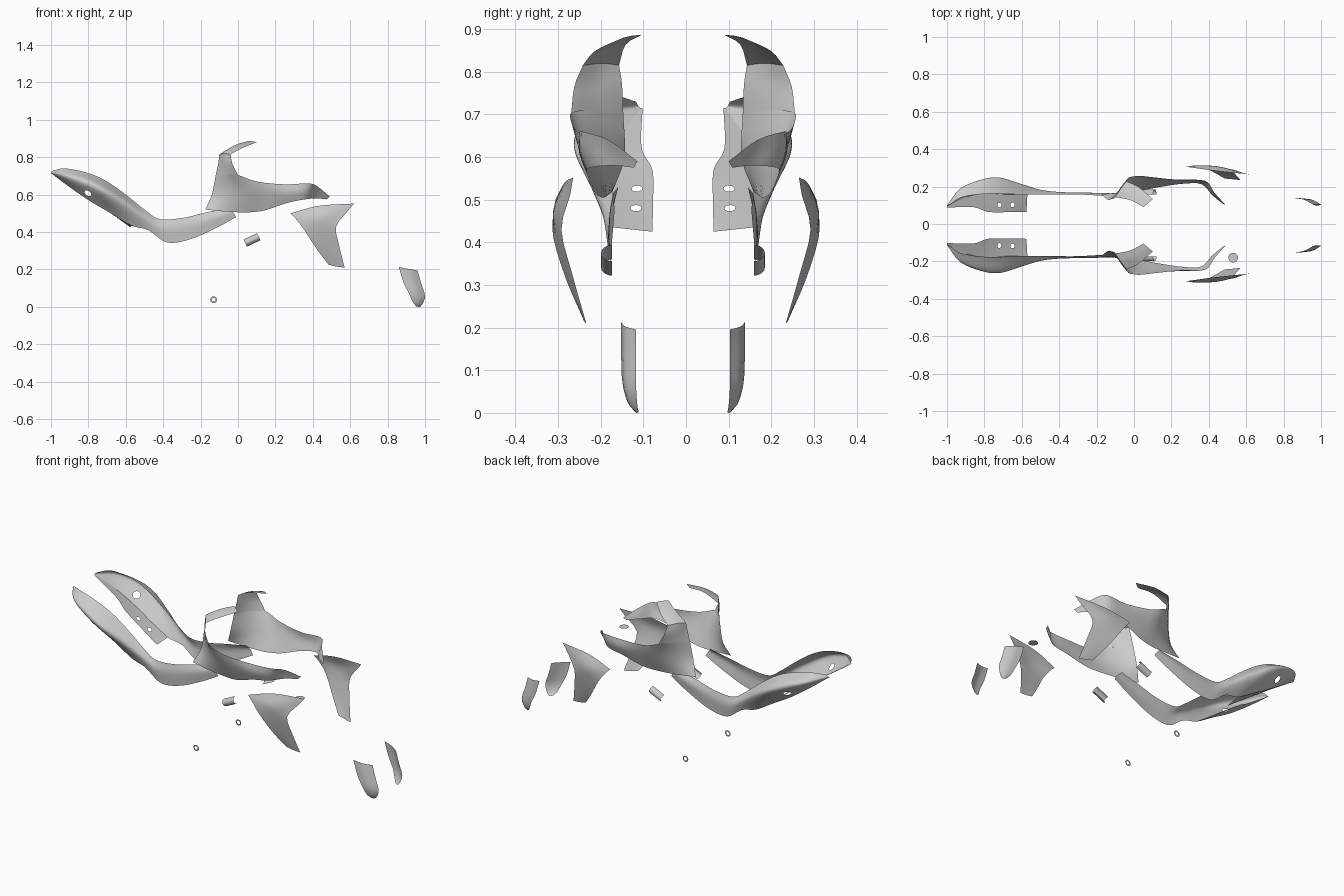
import bpy, bmesh, math
from mathutils import Vector

if "Cube" in bpy.data.objects:
    bpy.data.objects.remove(bpy.data.objects["Cube"])

PLANE = -0.007   # mirror plane shared by most panel pairs


def curve(pts, n):
    """Smooth interpolation through points, n steps per span."""
    p = [Vector(v) for v in pts]
    if n == 1:
        return p
    p = [2 * p[0] - p[1]] + p + [2 * p[-1] - p[-2]]
    out = []
    for i in range(1, len(p) - 2):
        a, b, c, d = p[i - 1:i + 3]
        for k in range(n):
            t = k / n
            out.append(0.5 * (2 * b + (c - a) * t + (2 * a - 5 * b + 4 * c - d) * t * t
                              + (3 * b - a - 3 * c + d) * t ** 3))
    return out + [p[-2]]


def punch(bm, centre, axis, r):
    """Cut a round hole in a fine sheet and round off its rim."""
    c, ax = Vector(centre), Vector(axis).normalized()

    def offset(v):
        w = v - c
        return w - ax * w.dot(ax)
    near = lambda v: abs((v - c).dot(ax)) < 0.06
    dead = [f for f in bm.faces if near(f.calc_center_median())
            and offset(f.calc_center_median()).length < r]
    rim = {v for f in dead for v in f.verts}
    bmesh.ops.delete(bm, geom=dead, context='FACES')
    for v in rim:
        if v.is_valid:
            o = offset(v.co)
            if o.length > 1e-5:
                v.co += o * (r / o.length - 1)


def sheet_pair(name, rows, n_along=4, n_across=3, plane=PLANE, holes=(), angle=40):
    """Loft a sheet through rows of points, once for each side."""
    lines = [curve(r, n_along) for r in rows]
    cols = [curve(c, n_across) for c in zip(*lines)]
    for side, s in (("left", 1), ("right", -1)):
        bm = bmesh.new()
        vs = [[bm.verts.new(p) for p in c] for c in cols]
        for a, b in zip(vs, vs[1:]):
            for i in range(len(a) - 1):
                bm.faces.new((a[i], a[i + 1], b[i + 1], b[i]))
        for h in holes:
            punch(bm, *h)
        for v in bm.verts:
            v.co.y = plane + s * v.co.y
        bmesh.ops.remove_doubles(bm, verts=bm.verts, dist=1e-5)
        if s < 0:
            bmesh.ops.reverse_faces(bm, faces=bm.faces)
        finish(name + "_" + side, bm, angle)


def finish(name, bm, angle=40):
    me = bpy.data.meshes.new(name)
    bm.to_mesh(me)
    bm.free()
    ob = bpy.data.objects.new(name, me)
    bpy.context.collection.objects.link(ob)
    bpy.ops.object.select_all(action='DESELECT')
    ob.select_set(True)
    bpy.context.view_layer.objects.active = ob
    bpy.ops.object.shade_smooth_by_angle(angle=math.radians(angle))


# Tail panels: lip, shoulder and lower edge, running forward into a slim arm
lower = [(-1, .10, .715), (-.9, .15, .64), (-.79, .17, .565), (-.68, .165, .50),
         (-.57, .165, .435), (-.48, .172, .41), (-.38, .17, .345), (-.26, .17, .36),
         (-.12, .165, .42), (-.01, .16, .48)]
sheet_pair("tail_panel", [
    [(-.985, .11, .73), (-.92, .15, .74), (-.8, .168, .715), (-.7, .168, .67),
     (-.6, .165, .60), (-.5, .165, .52), (-.42, .165, .47), (-.3, .165, .475),
     (-.17, .158, .505), (-.05, .152, .53)],
    [(-1, .105, .72), (-.93, .195, .70), (-.82, .243, .665), (-.72, .255, .62),
     (-.6, .22, .55), (-.5, .19, .48), (-.4, .178, .42), (-.28, .175, .43),
     (-.15, .172, .47), (-.03, .165, .51)],
    lower], n_along=10, n_across=10, holes=[((-.8, .205, .61), (.45, -.5, .7), .021)])

# Perforated floor under the tail
sheet_pair("tail_floor", [
    lower[:5],
    [(-1, .095, .715), (-.86, .097, .622), (-.78, .072, .57), (-.68, .07, .50),
     (-.575, .072, .425)]],
    n_along=18, n_across=14,
    holes=[((-.72, .108, .525), (.55, 0, .83), .013),
           ((-.65, .11, .48), (.55, 0, .83), .013)])

# Main shroud: body wrapping round to the nose
waist = [(-.12, .14, .70), (-.06, .21, .71), (0, .262, .705)]
sheet_pair("shroud_body", [
    waist + [(.1, .257, .67), (.25, .24, .655), (.38, .238, .66), (.43, .175, .64),
             (.49, .107, .59)],
    [(-.14, .137, .60), (-.05, .195, .61), (.05, .235, .61), (.15, .24, .605),
     (.27, .243, .61), (.37, .235, .62), (.42, .17, .61), (.485, .11, .585)],
    [(-.175, .165, .52), (-.07, .177, .51), (.04, .187, .505), (.14, .205, .515),
     (.26, .222, .555), (.36, .22, .575), (.42, .16, .58), (.475, .115, .575)]])

# Shroud upright rising to the folded top flap
top = [(-.10, .15, .815), (-.075, .19, .82), (-.04, .235, .815)]
sheet_pair("shroud_upright", [
    top, [(-.105, .143, .77), (-.07, .205, .77), (-.03, .255, .765)], waist])
sheet_pair("shroud_flap", [
    top, [(-.02, .135, .863), (0, .17, .86), (.025, .205, .85)],
    [(.05, .098, .886), (.075, .118, .885), (.10, .14, .88)]])

# Finned side panels
sheet_pair("side_fin", [
    [(.28, .306, .50), (.43, .285, .54), (.62, .265, .552)],
    [(.31, .311, .47), (.44, .308, .48), (.585, .272, .51)],
    [(.355, .311, .41), (.45, .302, .42), (.525, .292, .43)],
    [(.42, .28, .31), (.48, .275, .32), (.54, .268, .33)],
    [(.485, .243, .225), (.53, .239, .215), (.57, .234, .21)]], plane=0)

# Lower front guards with rounded toe
sheet_pair("lower_guard", [
    [(.86, .145, .213), (.91, .136, .203), (.96, .11, .195)],
    [(.885, .145, .13), (.935, .137, .13), (.978, .11, .13)],
    [(.915, .142, .07), (.96, .134, .06), (1, .11, .06)],
    [(.935, .13, .025), (.965, .122, .018), (.988, .107, .018)],
    [(.953, .113, .003), (.965, .108, 0), (.976, .104, .002)]])

# Short curved covers
t = math.radians(25)
arc = []
for k in range(13):
    a = math.pi * (k / 12 - .5)
    u = .021 * math.sin(a)
    mid = Vector((.075 - u * math.sin(t), .166 + .026 * math.cos(a), .358 + u * math.cos(t)))
    half = Vector((.04 * math.cos(t), 0, .04 * math.sin(t)))
    arc.append([mid - half, mid + half])
sheet_pair("curved_cover", arc, 1, 1)

# Thin ring washers
ring = [[(-.13 + r * math.cos(a), .197, .038 + r * math.sin(a)) for r in (.010, .018)]
        for a in [math.tau * k / 24 for k in range(25)]]
sheet_pair("ring_washer", ring, 1, 1)

# Single round cap
bm = bmesh.new()
bmesh.ops.create_circle(bm, cap_ends=True, segments=24, radius=.026)
bmesh.ops.translate(bm, verts=bm.verts, vec=(.53, -.18, .50))
finish("round_cap", bm)
